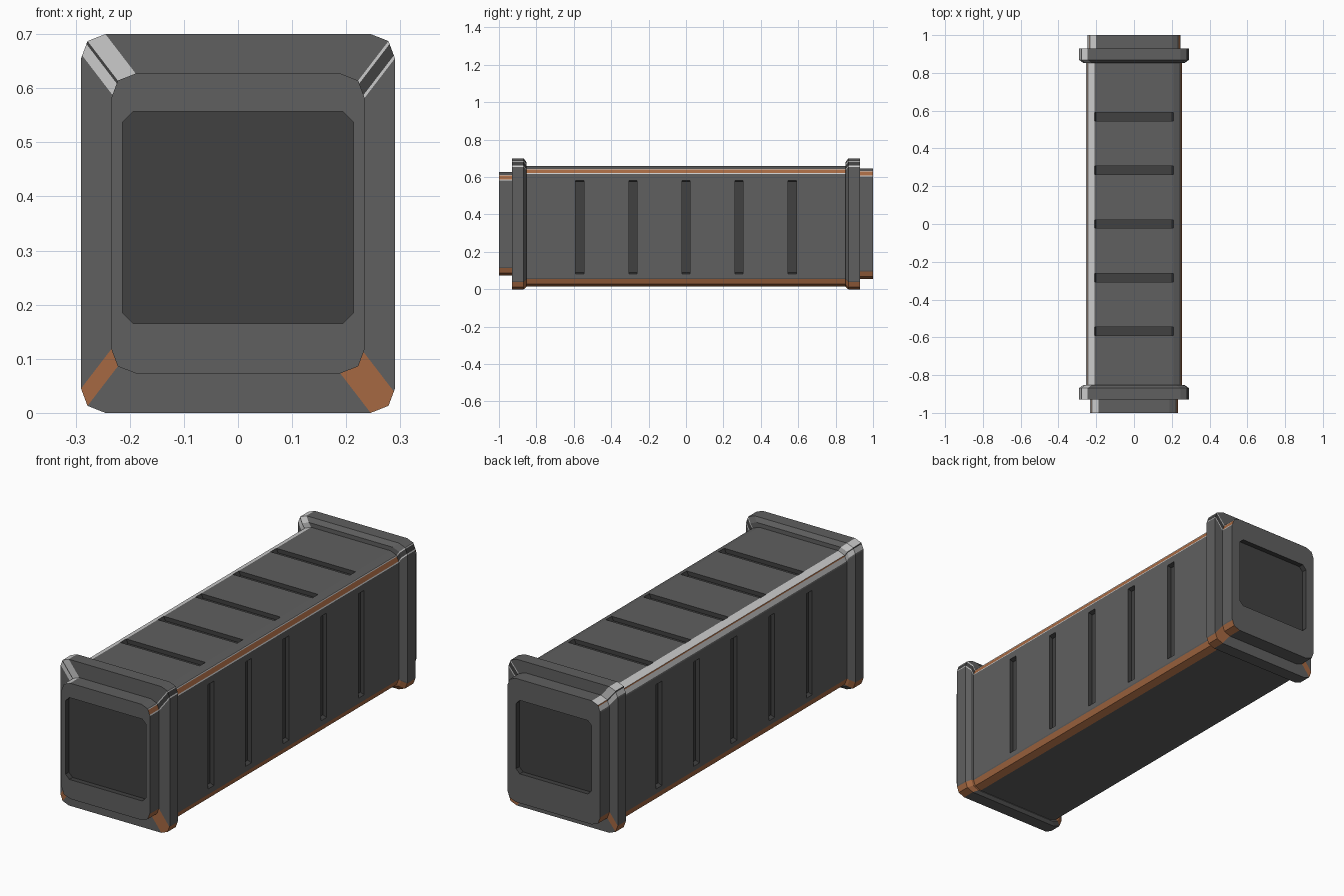
import bpy, bmesh
from mathutils import Vector

if "Cube" in bpy.data.objects:
    bpy.data.objects.remove(bpy.data.objects["Cube"])

def mat(name, c):
    m = bpy.data.materials.new(name)
    m.diffuse_color = (*c, 1)
    m.use_nodes = True
    m.node_tree.nodes["Principled BSDF"].inputs["Base Color"].default_value = m.diffuse_color
    return m

MATS = [mat("grey", (.115, .115, .115)), mat("dark_grey", (.052, .052, .052)),
        mat("orange", (.38, .14, .055)), mat("pale_stripe", (.55, .55, .55))]
GREY, DARK, ORANGE, PALE = range(4)

def finish(bm, name):
    bmesh.ops.recalc_face_normals(bm, faces=bm.faces)
    me = bpy.data.meshes.new(name)
    bm.to_mesh(me)
    bm.free()
    for m in MATS:
        me.materials.append(m)
    ob = bpy.data.objects.new(name, me)
    bpy.context.collection.objects.link(ob)
    return ob

def section(y, hw, z0, z1):
    """Rounded-corner cross-section; the side facet of each corner is split for stripes."""
    def corner(sx, z, sz):
        a = Vector((sx * (hw - .045), y, z))
        b = Vector((sx * (hw - .012), y, z - sz * .013))
        c = Vector((sx * hw, y, z - sz * .045))
        return [a, b, b.lerp(c, .17), b.lerp(c, .83), c]
    return (corner(1, z1, 1) + corner(1, z0, -1)[::-1]
            + corner(-1, z0, -1) + corner(-1, z1, 1)[::-1])

# Hull: end caps, flanges and body lofted along y
RINGS = [(-1, .234, .073, .627), (-.93, .234, .073, .627), (-.93, .29, 0, .70),
         (-.868, .29, 0, .70), (-.853, .268, .012, .68), (-.853, .255, .015, .66),
         (.853, .255, .015, .66), (.853, .268, .012, .68), (.868, .29, 0, .70),
         (.93, .29, 0, .70), (.93, .246, .055, .647), (1, .246, .055, .647)]
FLANGE = (1, 2, 3, 4, 6, 7, 8, 9)
bm = bmesh.new()
loops = [[bm.verts.new(p) for p in section(*r)] for r in RINGS]
for k in range(len(loops) - 1):
    a, b = loops[k], loops[k + 1]
    for i in range(20):
        j = (i + 1) % 20
        f = bm.faces.new((a[i], a[j], b[j], b[i]))
        if i in (1, 3, 16, 18):
            f.material_index = PALE
        elif i in (2, 17):
            f.material_index = DARK if k in FLANGE else ORANGE
        elif i in (6, 7, 8, 11, 12, 13):
            f.material_index = ORANGE
bm.faces.new(loops[0])
bm.faces.new(loops[-1])
hull = finish(bm, "crate_hull")

# Cutter for grooves and end panels
cut = bmesh.new()

def prism(lower, upper):
    lo, hi = ([cut.verts.new(p) for p in ring] for ring in (lower, upper))
    n = len(lo)
    faces = [cut.faces.new(lo), cut.faces.new(hi)]
    faces += [cut.faces.new((lo[i], lo[(i + 1) % n], hi[(i + 1) % n], hi[i])) for i in range(n)]
    for f in faces:
        f.material_index = DARK

def rect(u, v0, v1):
    return [(-u, v0), (u, v0), (u, v1), (-u, v1)]

for n in range(-2, 3):
    y = n * .284
    # top groove
    prism([(v, y + u, .64) for u, v in rect(.022, -.20, .20)],
          [(v, y + u, .68) for u, v in rect(.022, -.22, .22)])
    # side grooves
    for s in (-1, 1):
        prism([(s * .235, y + u, v) for u, v in rect(.022, .09, .575)],
              [(s * .275, y + u, v) for u, v in rect(.022, .075, .59)])

def octagon(hw, z0, z1, c=.02):
    return [(hw - c, z0), (hw, z0 + c), (hw, z1 - c), (hw - c, z1),
            (c - hw, z1), (-hw, z1 - c), (-hw, z0 + c), (c - hw, z0)]

# recessed end panels
for s, hw, z0, z1 in ((-1, .213, .165, .557), (1, .20, .195, .547)):
    prism([(x, s * .975, z) for x, z in octagon(hw, z0, z1)],
          [(x, s * 1.03, z) for x, z in octagon(hw, z0, z1)])

cutter = finish(cut, "recess_cutter")
cutter.hide_render = True
cutter.hide_viewport = True
mod = hull.modifiers.new("recesses", 'BOOLEAN')
mod.operation = 'DIFFERENCE'
mod.solver = 'EXACT'
mod.object = cutter
